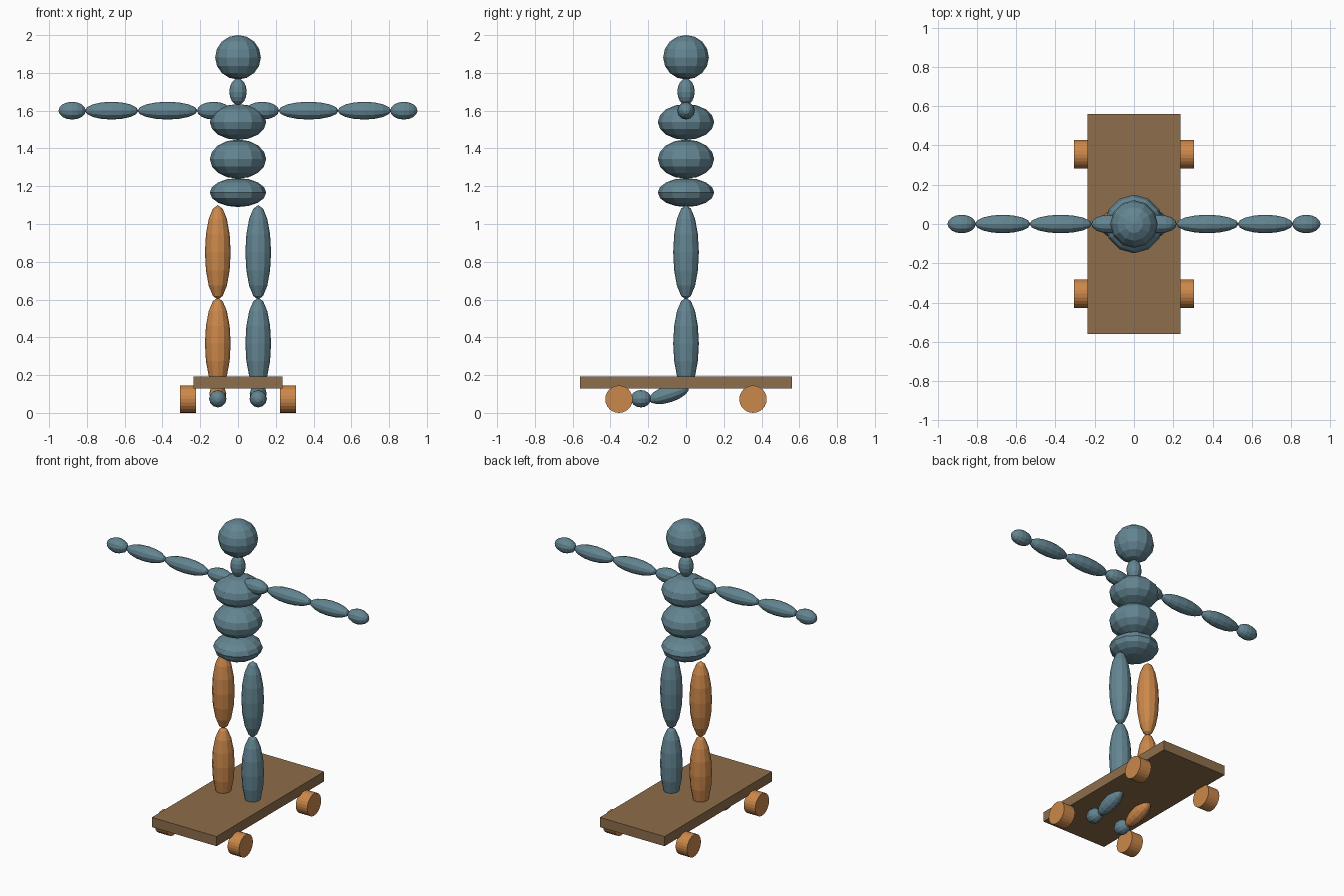
import bpy
from math import atan2, pi
from mathutils import Vector

cube = bpy.data.objects.get("Cube")
if cube:
    bpy.data.objects.remove(cube, do_unlink=True)


def material(name, rgb):
    mat = bpy.data.materials.new(name)
    mat.use_nodes = True
    mat.diffuse_color = (*rgb, 1)
    mat.node_tree.nodes["Principled BSDF"].inputs["Base Color"].default_value = (*rgb, 1)
    return mat


TEAL = material("slate teal", (0.125, 0.235, 0.285))
ORANGE = material("warm orange", (0.60, 0.245, 0.07))
BROWN = material("wood brown", (0.27, 0.155, 0.07))


def finish(name, mat):
    obj = bpy.context.object
    obj.name = obj.data.name = name
    obj.data.materials.append(mat)
    return obj


def bead(name, start, end, radius, mat=TEAL):
    """Faceted ellipsoid whose poles lie at start and end."""
    a, b = Vector(start), Vector(end)
    bpy.ops.mesh.primitive_uv_sphere_add(segments=12, ring_count=8, location=(a + b) / 2)
    obj = finish(name, mat)
    obj.scale = (radius, radius, (b - a).length / 2)
    obj.rotation_euler = (b - a).to_track_quat("Z", "Y").to_euler()
    return obj


# Head, neck and torso
for name, low, high, radius in (
    ("head", 1.765, 2.0, 0.121),
    ("neck", 1.63, 1.77, 0.046),
    ("chest", 1.445, 1.635, 0.149),
    ("belly", 1.24, 1.447, 0.149),
    ("hips", 1.09, 1.243, 0.149),
):
    bead(name, (0, 0, low), (0, 0, high), radius)

for side, s, leg in (("left", 1, TEAL), ("right", -1, ORANGE)):
    # Arm
    for name, inner, outer in (
        ("shoulder", 0.04, 0.217),
        ("upper_arm", 0.215, 0.532),
        ("forearm", 0.528, 0.81),
        ("hand", 0.806, 0.95),
    ):
        bead(f"{side}_{name}", (s * inner, 0, 1.6), (s * outer, 0, 1.6), 0.047)

    # Leg, foot and toe
    x = s * 0.107
    bead(f"{side}_thigh", (x, 0, 0.6), (x, 0, 1.1), 0.068, leg)
    bead(f"{side}_shin", (x, 0, 0.125), (x, 0, 0.61), 0.068, leg)
    bead(f"{side}_foot", (x, 0.015, 0.135), (x, -0.195, 0.067), 0.045, leg)
    bead(f"{side}_toe", (x, -0.185, 0.075), (x, -0.293, 0.075), 0.046)

    # Wheels
    for end, y in (("front", -0.355), ("rear", 0.355)):
        bpy.ops.mesh.primitive_cylinder_add(
            vertices=24, radius=0.0725, depth=0.083,
            location=(s * 0.265, y, 0.0725), rotation=(0, pi / 2, 0))
        finish(f"{end}_{side}_wheel", ORANGE)

# Deck
bpy.ops.mesh.primitive_cube_add(size=1, location=(0, 0, 0.161))
finish("deck", BROWN).scale = (0.472, 1.12, 0.064)
